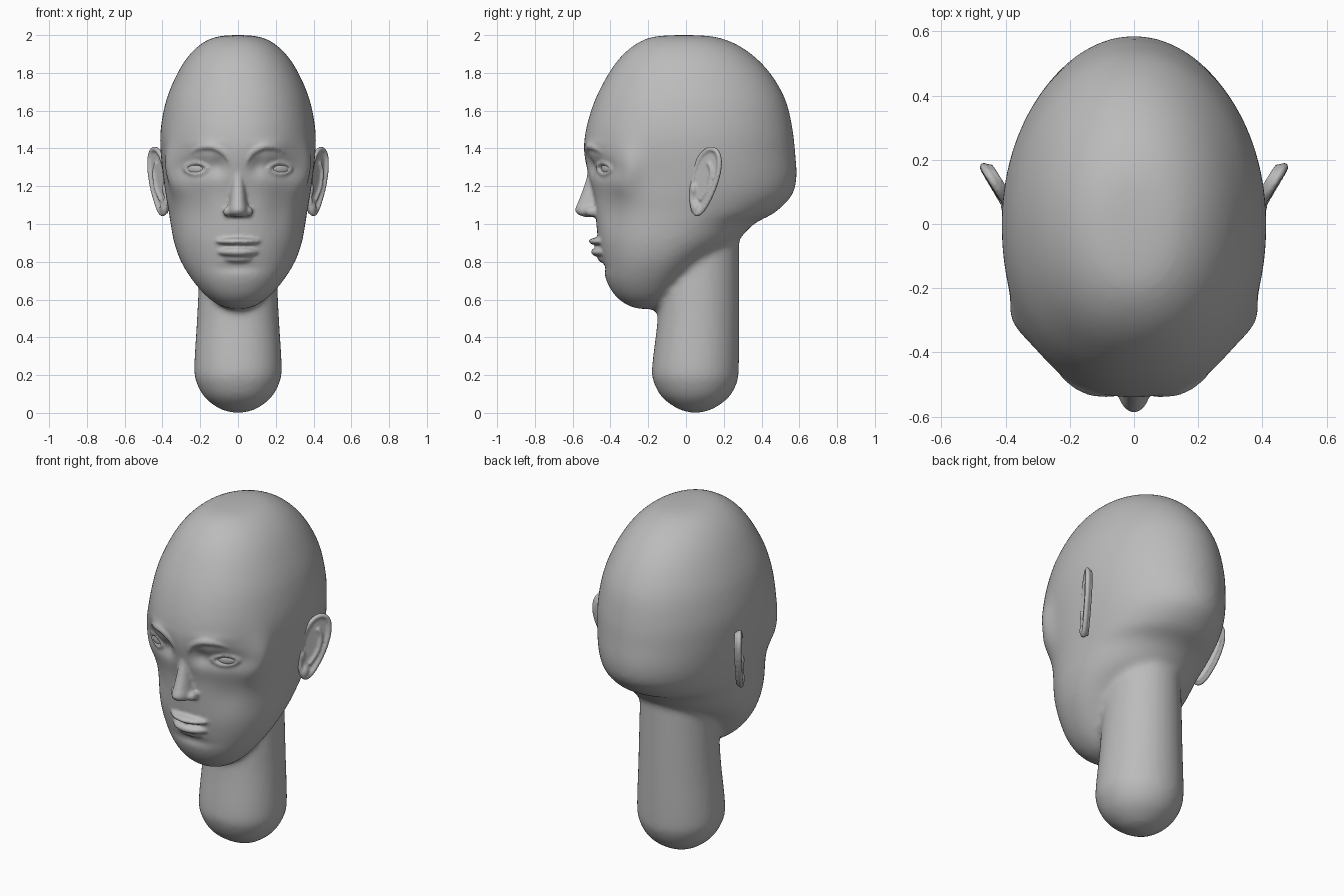
import bpy, bmesh
from math import sin, cos, pi, exp, copysign
from mathutils import Vector, Matrix
from mathutils.bvhtree import BVHTree

if "Cube" in bpy.data.objects:
    bpy.data.objects.remove(bpy.data.objects["Cube"])

clay = bpy.data.materials.new("clay grey")
clay.use_nodes = True
clay.diffuse_color = (0.5, 0.5, 0.5, 1)
clay.node_tree.nodes["Principled BSDF"].inputs["Base Color"].default_value = (0.5, 0.5, 0.5, 1)


def spline(rows, steps):
    """Smooth curve through rows of numbers."""
    pts = [Vector(r) for r in rows]
    out = []
    for i in range(len(pts) - 1):
        a, b, c, d = pts[max(i - 1, 0)], pts[i], pts[i + 1], pts[min(i + 2, len(pts) - 1)]
        for s in range(steps):
            t = s / steps
            out.append(b + (c - a) * (t / 2) + (a * 2 - b * 5 + c * 4 - d) * (t * t / 2)
                       + (b * 3 - a - c * 3 + d) * (t ** 3 / 2))
    return out + [pts[-1]]


def skin(bm, rings, closed=False):
    loops = [[bm.verts.new(p) for p in ring] for ring in rings]
    n = len(loops[0])
    pairs = list(zip(loops, loops[1:])) + ([(loops[-1], loops[0])] if closed else [])
    for a, b in pairs:
        for i in range(n):
            bm.faces.new((a[i], a[(i + 1) % n], b[(i + 1) % n], b[i]))
    if not closed:
        bm.faces.new(loops[0][::-1])
        bm.faces.new(loops[-1])


def section(z, front, back, half, widest, n=64):
    """Horizontal slice with separate front and back depth."""
    ring = []
    for i in range(n):
        a = 2 * pi * i / n
        s, c = sin(a), cos(a)
        e = 0.92 if s < 0 else 1
        depth = back - widest if s > 0 else widest - front
        ring.append((half * copysign(abs(c) ** e, c), widest + depth * copysign(abs(s) ** e, s), z))
    return ring


def loft(bm, rows, steps=4):
    skin(bm, [section(*r) for r in spline(rows, steps)])


def tube(bm, path, radius, closed=False, n=10):
    """Round tube; radius is a function of the position 0..1 along the path."""
    rings, m = [], len(path)
    for i, p in enumerate(path):
        a = path[i - 1] if closed or i else path[0]
        b = path[(i + 1) % m] if closed else path[min(i + 1, m - 1)]
        t = (b - a).normalized()
        u = t.cross(Vector((0, 1, 0.01))).normalized()
        v = t.cross(u)
        r = radius(i / (m - 1))
        rings.append([p + (u * cos(2 * pi * k / n) + v * sin(2 * pi * k / n)) * r for k in range(n)])
    skin(bm, rings, closed)


def ball(bm, centre, size, bend=0):
    new = bmesh.ops.create_uvsphere(bm, u_segments=32, v_segments=20, radius=1)["verts"]
    for v in new:
        v.co = Matrix.Diagonal(size) @ v.co + Vector(centre)
        v.co.y += bend * v.co.x ** 2


def finish(name, bm, voxel=0, smooth=0):
    bmesh.ops.recalc_face_normals(bm, faces=bm.faces)
    mesh = bpy.data.meshes.new(name)
    bm.to_mesh(mesh)
    bm.free()
    mesh.materials.append(clay)
    ob = bpy.data.objects.new(name, mesh)
    bpy.context.collection.objects.link(ob)
    if voxel:
        r = ob.modifiers.new("fuse", 'REMESH')
        r.mode, r.voxel_size, r.use_smooth_shade = 'VOXEL', voxel, True
        s = ob.modifiers.new("soften", 'SMOOTH')
        s.factor, s.iterations = 0.5, smooth
    mesh.shade_smooth()
    return ob


# Skull and jaw: height, front, back, half width, widest depth
base = bmesh.new()
loft(base, [
    (2.0, -.06, .04, .03, -.01), (1.99, -.18, .16, .12, 0), (1.95, -.27, .27, .2, 0),
    (1.88, -.35, .37, .27, 0), (1.78, -.42, .46, .33, 0), (1.65, -.485, .53, .382, 0),
    (1.5, -.53, .565, .41, 0), (1.38, -.54, .578, .41, 0), (1.25, -.515, .586, .396, 0),
    (1.15, -.49, .56, .382, -.02), (1.06, -.48, .47, .366, -.04), (1.0, -.475, .36, .357, -.06),
    (.9, -.465, .26, .338, -.1), (.8, -.445, .12, .302, -.14), (.7, -.422, .02, .24, -.18),
    (.62, -.375, -.05, .17, -.2), (.57, -.31, -.1, .1, -.2), (.55, -.25, -.15, .04, -.2)])
# Neck with a rounded base
loft(base, [
    (0, .03, .07, .02, .05), (.02, -.04, .14, .095, .05), (.08, -.125, .225, .175, .05),
    (.16, -.17, .27, .22, .05), (.24, -.18, .28, .232, .05), (.5, -.15, .282, .217, .06),
    (.75, -.14, .282, .205, .07), (1.1, -.1, .28, .19, .08)])
rough = finish("rough_head", base, 0.018, 8)
graph = bpy.context.evaluated_depsgraph_get()
fused = bpy.data.meshes.new_from_object(rough.evaluated_get(graph))
bpy.data.objects.remove(rough)
head = bmesh.new()
head.from_mesh(fused)
bpy.data.meshes.remove(fused)

# Soft modelling of the face: x, height, spread x, spread z, push back
dents = [(.2, 1.3, .08, .05, .03), (.1, 1.31, .04, .05, .025), (.17, 1.425, .08, .025, -.008),
         (.22, 1.08, .07, .1, .012), (0, .77, .1, .025, .012), (.31, 1.2, .05, .06, -.012)]
for v in head.verts:
    x, y, z = v.co
    if y < -.1:
        for dx, dz, sx, sz, push in dents:
            v.co.y += push * exp(-((abs(x) - dx) / sx) ** 2 - ((z - dz) / sz) ** 2)
    if abs(x) > .1:
        v.co.x += copysign(.038, x) * exp(-((y + .31) / .08) ** 2 - ((z - 1.28) / .13) ** 2)
tree = BVHTree.FromBMesh(head)


def on_face(x, z, out=0):
    hit = tree.ray_cast(Vector((x, -2, z)), Vector((0, 1, 0)))[0]
    return Vector((x, hit.y - out, z))


# Nose with wings
loft(head, [
    (1.42, -.53, -.4, .03, -.45), (1.34, -.528, -.4, .034, -.46), (1.27, -.522, -.4, .034, -.46),
    (1.2, -.54, -.4, .04, -.46), (1.12, -.57, -.4, .048, -.47), (1.075, -.587, -.4, .055, -.48),
    (1.05, -.57, -.4, .05, -.48), (1.036, -.53, -.42, .03, -.47)])
for side in (-1, 1):
    ball(head, (side * .052, -.495, 1.066), (.027, .04, .027))
    # Brow ridge running into the bridge of the nose
    brow = spline([(.035, 1.3), (.065, 1.37), (.13, 1.41), (.2, 1.405), (.25, 1.375)], 6)
    tube(head, [on_face(side * p.x, p.y, -.006) for p in brow], lambda t: .006 + .014 * sin(pi * t))
    # Eyelids
    lids = []
    for i in range(36):
        a = 2 * pi * i / 36
        lids.append(on_face(side * (.22 + .06 * cos(a)), 1.294 + .03 * sin(a) * abs(sin(a)) ** .4, .002))
    tube(head, lids, lambda t: .011, True)
    eye = bmesh.new()
    c = on_face(side * .22, 1.294)
    ball(eye, (0, 0, 0), (.062, .024, .034))
    bmesh.ops.rotate(eye, verts=eye.verts, matrix=Matrix.Rotation(side * .45, 3, 'Z'))
    bmesh.ops.translate(eye, verts=eye.verts, vec=c + Vector((0, .012, 0)))
    finish("left_eye" if side > 0 else "right_eye", eye)

# Lips
ball(head, (0, -.455, .908), (.13, .06, .022), 1.7)
ball(head, (0, -.447, .852), (.115, .057, .027), 1.7)
ball(head, (0, -.43, .815), (.09, .038, .02), 1.5)
finish("head", head, 0.009, 3)

# Ears: thin shell, rolled rim, lobe and front flap
for side in (-1, 1):
    ear = bmesh.new()

    def spot(u, v, lift=0):
        return Vector((side * (.418 + .5 * u + .12 * v + lift), .098 + .8 * u + .22 * v - lift * .5, 1.225 + v))

    rim = [(.078 * cos(a) * (1 + .25 * sin(a)), .172 * sin(a)) for a in (2 * pi * i / 48 for i in range(48))]
    skin(ear, [[spot(u, v, k) for u, v in rim] for k in (-.022, .002)])
    tube(ear, [spot(u, v, .002) for u, v in rim], lambda t: .014, True)
    inner = spline([(.0, .1), (.035, .05), (.035, -.03), (.0, -.1)], 5)
    tube(ear, [spot(p.x, p.y, .004) for p in inner], lambda t: .01)
    ball(ear, spot(-.012, -.14), (.02, .03, .035))
    ball(ear, spot(-.06, -.04), (.02, .022, .035))
    finish("left_ear" if side > 0 else "right_ear", ear, 0.007, 4)
